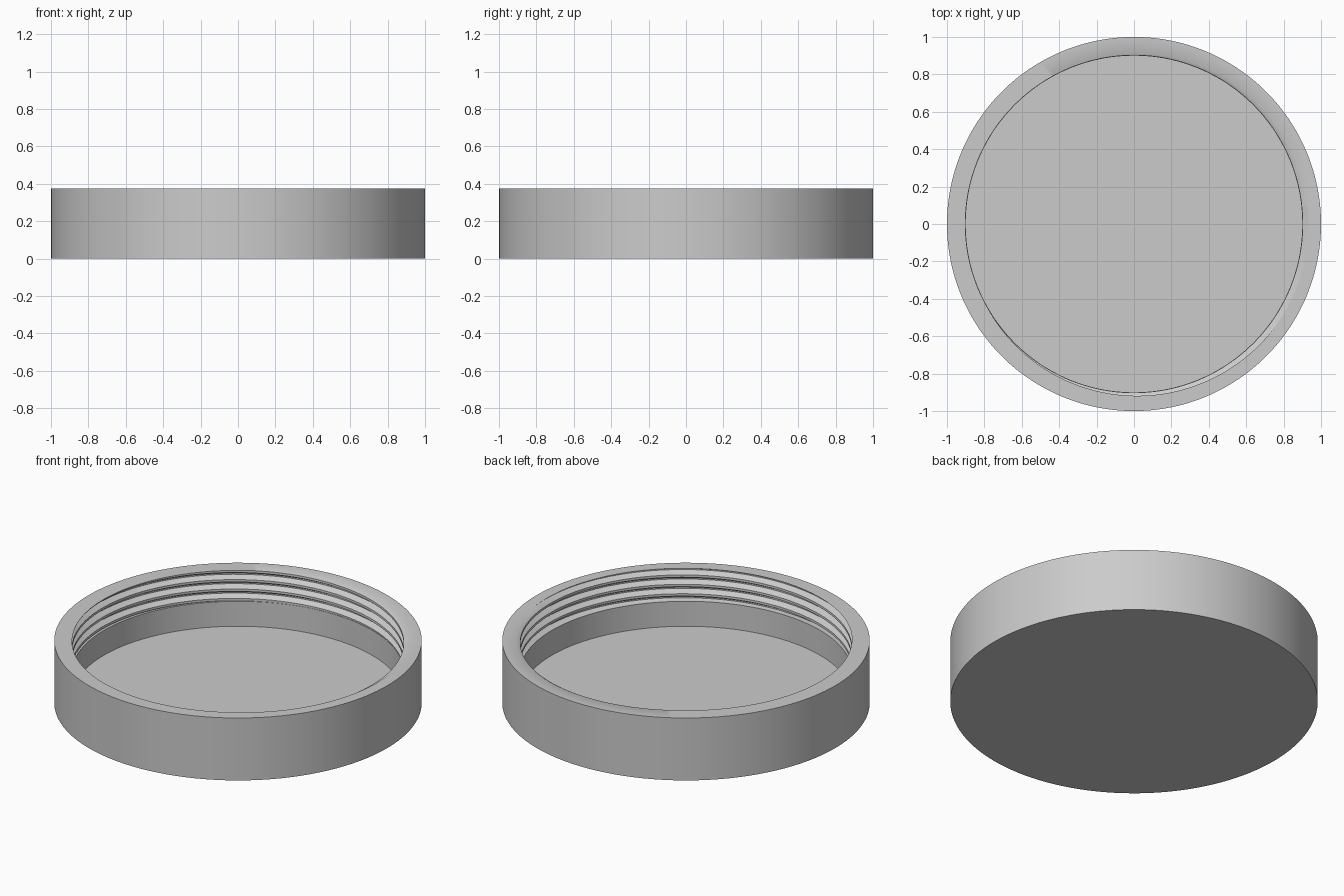
import bpy, bmesh, math

cube = bpy.data.objects.get("Cube")
if cube:
    bpy.data.objects.remove(cube)

HEIGHT = 0.375        # overall height
FLOOR = 0.04          # thickness of the closed end
THREAD_START = 0.19   # lowest level of the thread
OUTER, INNER = 1.0, 0.9
CREST, ROOT = 0.902, 0.933
PITCH = 0.0565
SEGMENTS = 160
PHASE = math.radians(-15)   # where the thread root meets the rim

grey = bpy.data.materials.new("light_grey")
grey.use_nodes = True
colour = (0.6, 0.6, 0.6, 1)
grey.diffuse_color = colour
grey.node_tree.nodes["Principled BSDF"].inputs["Base Color"].default_value = colour

bm = bmesh.new()

# One thread pitch: flat root, overhanging flank, flat crest, upward flank
profile = [(-1 / 16, ROOT), (1 / 16, ROOT), (3 / 8, CREST), (5 / 8, CREST)]


def thread_column(step):
    angle = PHASE + math.tau * step / SEGMENTS
    column = []
    for turn in range(-6, 3):
        for offset, radius in profile:
            z = HEIGHT + PITCH * (turn + offset + step / SEGMENTS)
            column.append(bm.verts.new((radius * math.cos(angle), radius * math.sin(angle), z)))
    return column


# Helical thread surface, welded turn to turn
columns = [thread_column(i) for i in range(SEGMENTS + 1)]
for a, b in zip(columns, columns[1:]):
    for k in range(len(a) - 1):
        bm.faces.new((a[k], b[k], b[k + 1], a[k + 1]))
bmesh.ops.remove_doubles(bm, verts=bm.verts[:], dist=1e-5)

# Trim the thread flat at the rim and at its lower end
for level, up in ((HEIGHT, 1), (THREAD_START, -1)):
    bmesh.ops.bisect_plane(bm, geom=bm.verts[:] + bm.edges[:] + bm.faces[:], dist=1e-6,
                           plane_co=(0, 0, level), plane_no=(0, 0, up), clear_outer=True)
bmesh.ops.remove_doubles(bm, verts=bm.verts[:], dist=1e-5)


def extend(edges, radius, z):
    """Extrude a loop to a circle of the given radius and level."""
    geom = bmesh.ops.extrude_edge_only(bm, edges=edges)["geom"]
    for v in geom:
        if isinstance(v, bmesh.types.BMVert):
            scale = radius / math.hypot(v.co.x, v.co.y)
            v.co = (v.co.x * scale, v.co.y * scale, z)
    return [e for e in geom if isinstance(e, bmesh.types.BMEdge) and e.is_boundary]


middle = (HEIGHT + THREAD_START) / 2
boundary = [e for e in bm.edges if e.is_boundary]
top_loop = [e for e in boundary if e.verts[0].co.z > middle]
low_loop = [e for e in boundary if e.verts[0].co.z < middle]

# Rim, outer wall and underside
loop = extend(top_loop, OUTER, HEIGHT)
loop = extend(loop, OUTER, 0)
bmesh.ops.contextual_create(bm, geom=loop)

# Ledge, plain inner wall and floor
loop = extend(low_loop, INNER, THREAD_START)
loop = extend(loop, INNER, FLOOR)
bmesh.ops.contextual_create(bm, geom=loop)

bmesh.ops.recalc_face_normals(bm, faces=bm.faces[:])
mesh = bpy.data.meshes.new("threaded_lid")
bm.to_mesh(mesh)
bm.free()
mesh.materials.append(grey)

lid = bpy.data.objects.new("threaded_lid", mesh)
bpy.context.collection.objects.link(lid)
bpy.ops.object.select_all(action="DESELECT")
lid.select_set(True)
bpy.context.view_layer.objects.active = lid
bpy.ops.object.shade_smooth_by_angle(angle=math.radians(30))
